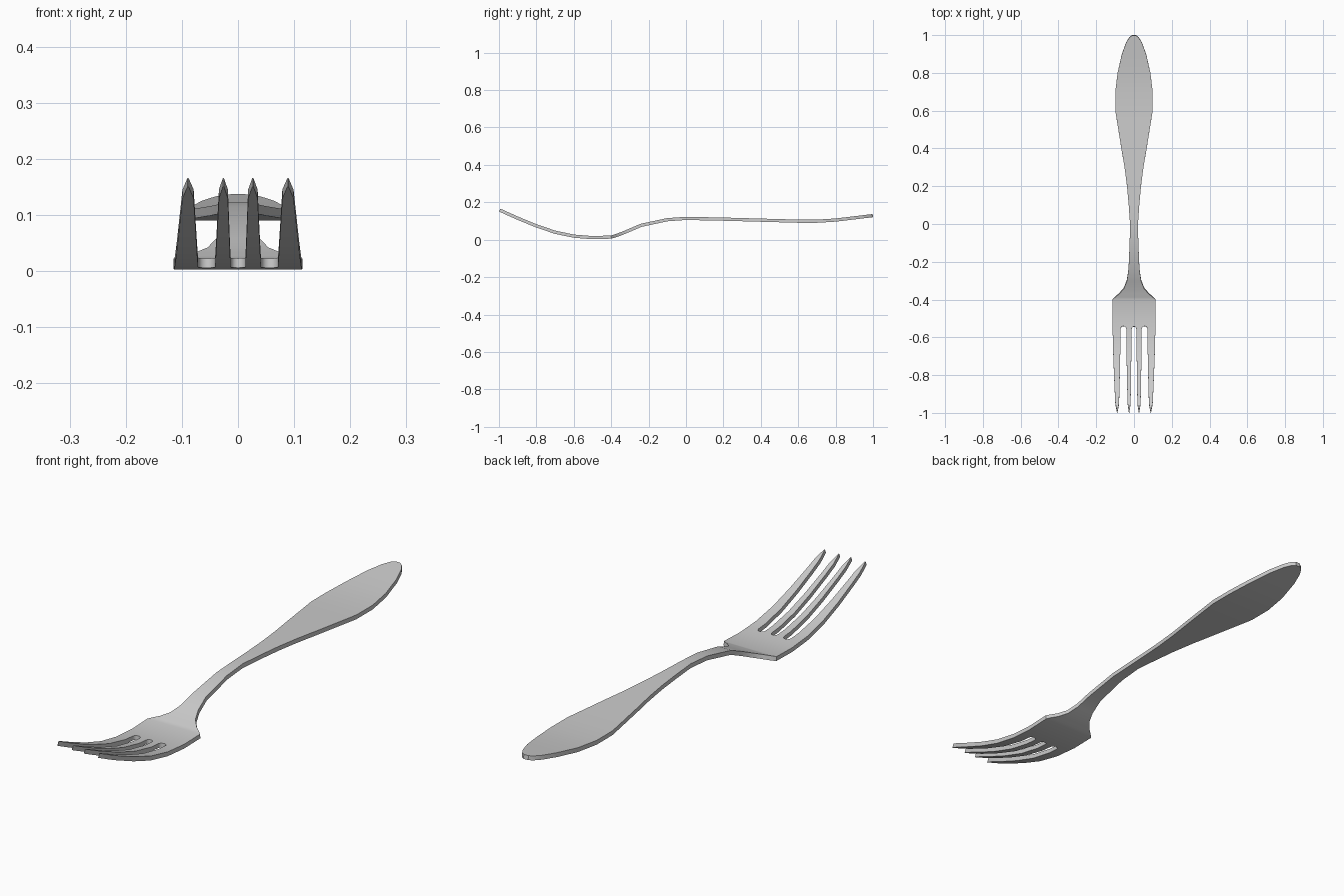
import bpy, bmesh, math
from mathutils import Vector

cube = bpy.data.objects.get("Cube")
if cube:
    bpy.data.objects.remove(cube, do_unlink=True)

# Side profile of the fork: (y, z) along the middle of the sheet
PROFILE = [(-1, .16), (-.9, .115), (-.8, .074), (-.7, .04), (-.6, .019), (-.5, .011),
           (-.4, .014), (-.35, .03), (-.24, .077), (-.1, .107), (0, .114), (.2, .11),
           (.6, .099), (.7, .099), (.8, .105), (1, .129)]

# Plan of neck and handle: (y, half width)
HANDLE = [(-.4, .115), (-.385, .099), (-.37, .08), (-.34, .054), (-.3, .038), (-.24, .029),
          (-.1, .023), (0, .021), (.1, .028), (.2, .037), (.3, .05), (.4, .067), (.5, .083),
          (.6, .099), (.7, .099), (.8, .087), (.9, .064), (.96, .042), (.988, .025), (.999, .01)]

# Tines: (root left, root right, shoulder left, shoulder right)
TINES = [(-.113, -.071, -.099, -.079), (-.041, -.013, -.034, -.018),
         (.013, .041, .018, .035), (.071, .113, .079, .099)]
ROOT, SHOULDER, TIP = -.556, -.95, -.996


def height(y):
    for (y0, z0), (y1, z1) in zip(PROFILE, PROFILE[1:]):
        if y <= y1:
            return z0 + (z1 - z0) * (y - y0) / (y1 - y0)
    return PROFILE[-1][1]


bm = bmesh.new()


def face(points):
    bm.faces.new([bm.verts.new((x, y, height(y))) for x, y in points])


def strip(rows):
    """Quads between successive rows (y, left x, right x), y increasing."""
    for (y0, a0, b0), (y1, a1, b1) in zip(rows, rows[1:]):
        face([(a0, y0), (b0, y0), (b1, y1), (a1, y1)])


# Handle, neck and the rear of the head
strip([(-.5, -.114, .114)] + [(y, -w, w) for y, w in HANDLE])

# Front of the head with rounded slot roots
outline = [(.114, -.5), (-.114, -.5)]
for i, tine in enumerate(TINES):
    outline += [(tine[0], ROOT), (tine[1], ROOT)]
    if i < 3:
        left, right = tine[1], TINES[i + 1][0]
        mid, radius = (left + right) / 2, (right - left) / 2
        for k in range(1, 6):
            a = math.pi * k / 6
            outline.append((mid - radius * math.cos(a), ROOT + radius * math.sin(a)))
face(outline)

# Four tapered tines with pointed ends
for l0, r0, l1, r1 in TINES:
    mid = (l1 + r1) / 2
    rows = [(TIP, mid - .001, mid + .001)]
    for y in (SHOULDER, -.9, -.8, -.7, -.6, ROOT):
        t = ((ROOT - y) / (ROOT - SHOULDER)) ** 1.4
        rows.append((y, l0 + (l1 - l0) * t, r0 + (r1 - r0) * t))
    strip(rows)

bmesh.ops.remove_doubles(bm, verts=bm.verts, dist=.0001)
bmesh.ops.recalc_face_normals(bm, faces=bm.faces)
mesh = bpy.data.meshes.new("fork")
bm.to_mesh(mesh)
bm.free()
fork = bpy.data.objects.new("fork", mesh)
bpy.context.collection.objects.link(fork)

# Brushed steel colour
steel = bpy.data.materials.new("steel grey")
steel.use_nodes = True
colour = (.6, .6, .6, 1)
steel.diffuse_color = colour
steel.node_tree.nodes["Principled BSDF"].inputs["Base Color"].default_value = colour
mesh.materials.append(steel)

# Sheet thickness, then smooth shading with crisp rims
bpy.ops.object.select_all(action='DESELECT')
fork.select_set(True)
bpy.context.view_layer.objects.active = fork
solid = fork.modifiers.new("thickness", 'SOLIDIFY')
solid.thickness = .017
solid.offset = 0
bpy.ops.object.modifier_apply(modifier=solid.name)
bpy.ops.object.shade_smooth_by_angle(angle=math.radians(35))
